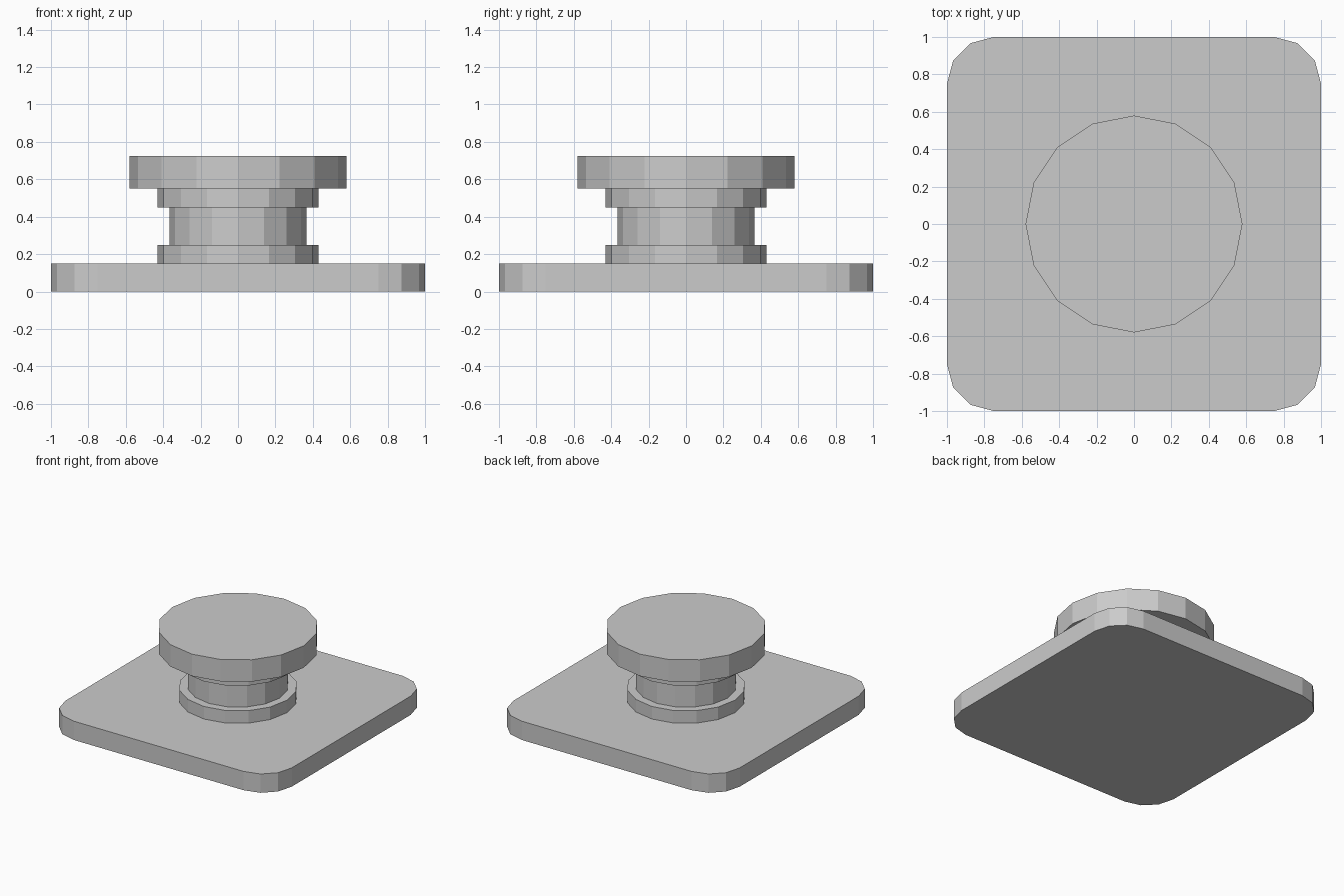
import bpy, bmesh
from math import sin, cos, pi

if "Cube" in bpy.data.objects:
    bpy.data.objects.remove(bpy.data.objects["Cube"])


def make_object(name, bm):
    bmesh.ops.recalc_face_normals(bm, faces=bm.faces)
    mesh = bpy.data.meshes.new(name)
    bm.to_mesh(mesh)
    bm.free()
    obj = bpy.data.objects.new(name, mesh)
    bpy.context.collection.objects.link(obj)
    return obj


def rounded_plate(name, half, radius, height, segments):
    bm = bmesh.new()
    c = half - radius
    ring = []
    for i, (sx, sy) in enumerate([(1, 1), (-1, 1), (-1, -1), (1, -1)]):
        for k in range(segments + 1):
            a = (i + k / segments) * pi / 2
            ring.append(bm.verts.new((sx * c + radius * cos(a),
                                      sy * c + radius * sin(a), 0)))
    base = bm.faces.new(ring)
    top = bmesh.ops.extrude_face_region(bm, geom=[base], use_keep_orig=True)
    verts = [v for v in top["geom"] if isinstance(v, bmesh.types.BMVert)]
    bmesh.ops.translate(bm, verts=verts, vec=(0, 0, height))
    return make_object(name, bm)


def lathe(name, profile, sides):
    bm = bmesh.new()
    rings = [[bm.verts.new((r * cos(2 * pi * k / sides),
                            r * sin(2 * pi * k / sides), z))
              for k in range(sides)] for r, z in profile]
    for low, high in zip(rings, rings[1:]):
        for k in range(sides):
            n = (k + 1) % sides
            bm.faces.new((low[k], low[n], high[n], high[k]))
    bm.faces.new(rings[0])
    bm.faces.new(rings[-1])
    return make_object(name, bm)


# Square base plate with rounded corners
rounded_plate("base_plate", 1.0, 0.25, 0.15, 3)

# Turned knob: lower collar, neck, upper collar and wide cap
lathe("knob", [(0.43, 0.15), (0.43, 0.25), (0.366, 0.25), (0.366, 0.45),
               (0.43, 0.45), (0.43, 0.55), (0.58, 0.55), (0.58, 0.725)], 16)
